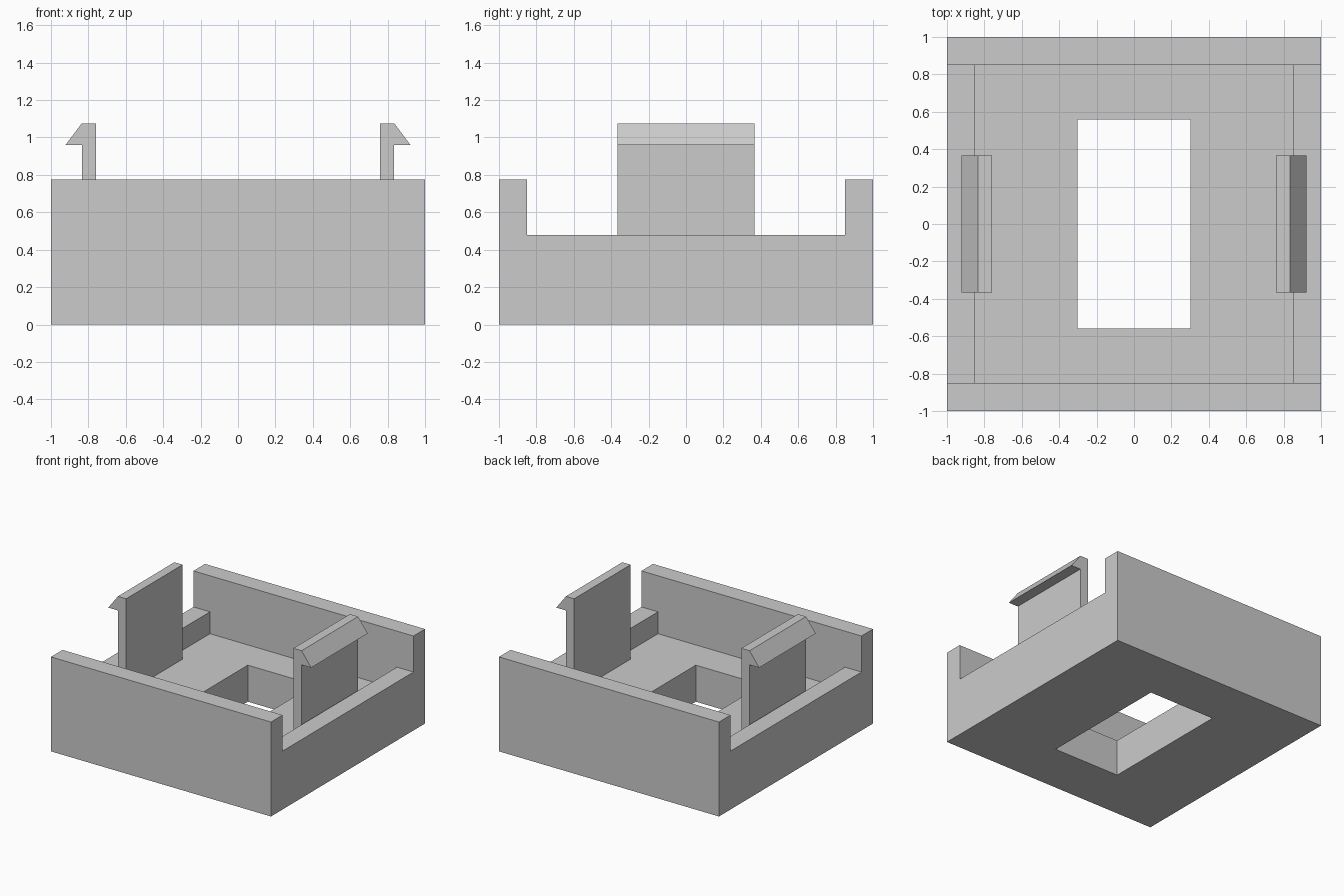
import bpy
import bmesh

default = bpy.data.objects.get("Cube")
if default:
    bpy.data.objects.remove(default, do_unlink=True)

FLOOR, LEDGE, WALL = 0.30, 0.48, 0.776
INNER = 0.85              # inside face of the walls
HOLE_X, HOLE_Y = 0.302, 0.558
CLIP_HALF = 0.367

grey = bpy.data.materials.new("light grey plastic")
grey.use_nodes = True
colour = (0.6, 0.6, 0.6, 1)
grey.diffuse_color = colour
grey.node_tree.nodes["Principled BSDF"].inputs["Base Color"].default_value = colour


def finish(name, bm):
    bmesh.ops.recalc_face_normals(bm, faces=bm.faces[:])
    mesh = bpy.data.meshes.new(name)
    bm.to_mesh(mesh)
    bm.free()
    mesh.materials.append(grey)
    obj = bpy.data.objects.new(name, mesh)
    bpy.context.collection.objects.link(obj)
    return obj


def box(name, x, y, z):
    """Box spanning the given (low, high) ranges."""
    bm = bmesh.new()
    bmesh.ops.create_cube(bm, size=1)
    for v in bm.verts:
        v.co = [r[0] if c < 0 else r[1] for c, r in zip(v.co, (x, y, z))]
    return finish(name, bm)


def cut(target, cutter):
    """Subtract the cutter from the target and remove it."""
    cutter.hide_render = True
    mod = target.modifiers.new("cut", "BOOLEAN")
    mod.operation = "DIFFERENCE"
    mod.solver = "EXACT"
    mod.object = cutter
    bpy.context.view_layer.objects.active = target
    bpy.ops.object.modifier_apply(modifier=mod.name)
    bpy.data.objects.remove(cutter, do_unlink=True)


# Tray: block with lowered side walls, a recess and a floor opening
tray = box("tray", (-1, 1), (-1, 1), (0, WALL))
cut(tray, box("side_notch", (-1.2, 1.2), (-INNER, INNER), (LEDGE, 1)))
cut(tray, box("recess", (-INNER, INNER), (-INNER, INNER), (FLOOR, 1)))
cut(tray, box("floor_opening", (-HOLE_X, HOLE_X), (-HOLE_Y, HOLE_Y), (-0.2, 1)))

# Snap clips: hooked profile extruded along y, barbs facing outward
profile = [(0.76, FLOOR), (0.835, FLOOR), (0.835, 0.96),
           (0.922, 0.96), (0.835, 1.076), (0.76, 1.076)]
for name, side in (("left_clip", 1), ("right_clip", -1)):
    bm = bmesh.new()
    face = bm.faces.new([bm.verts.new((side * x, -CLIP_HALF, z)) for x, z in profile])
    grown = bmesh.ops.extrude_face_region(bm, geom=[face])["geom"]
    bmesh.ops.translate(bm, vec=(0, 2 * CLIP_HALF, 0),
                        verts=[g for g in grown if isinstance(g, bmesh.types.BMVert)])
    finish(name, bm)
